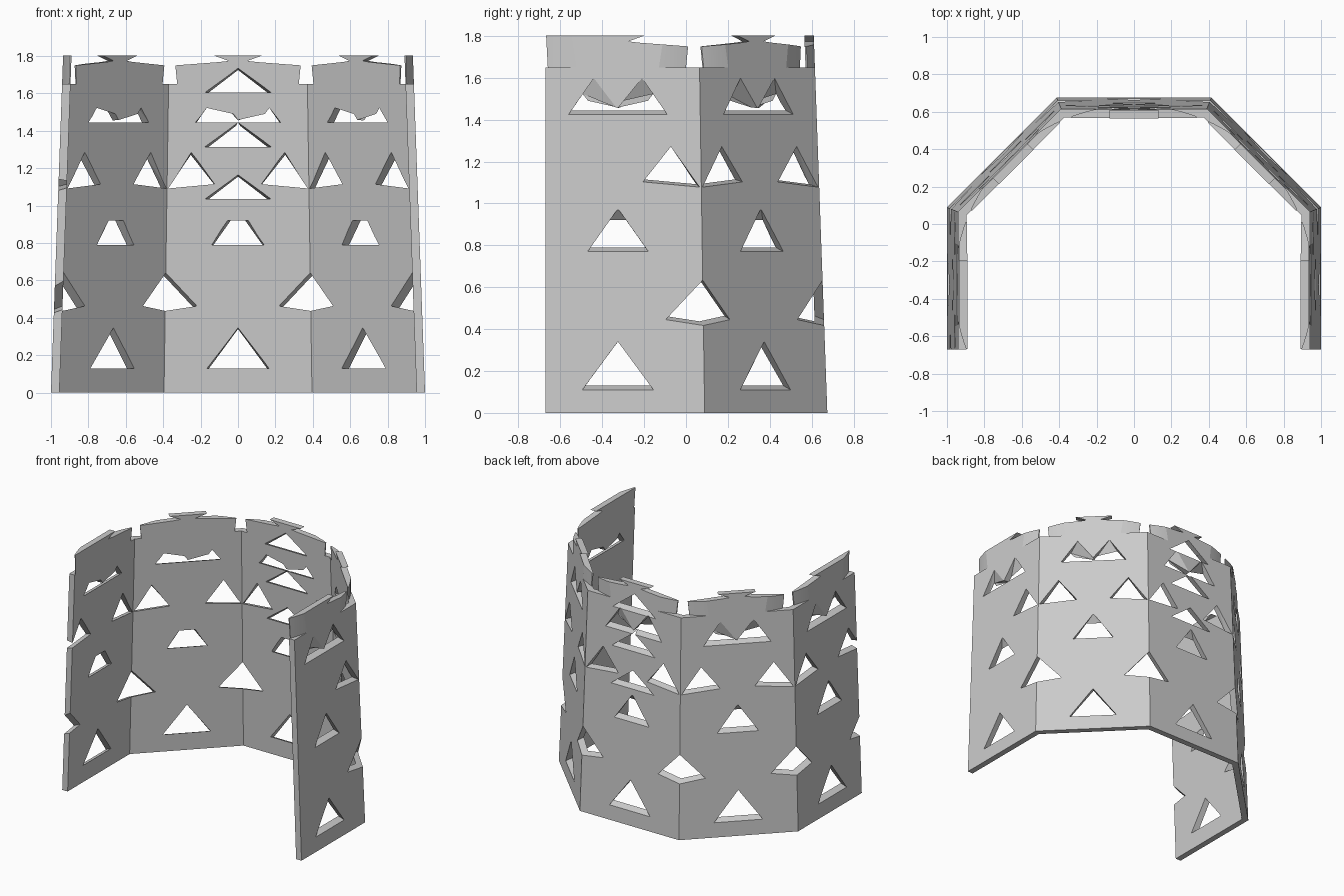
import bpy
import bmesh
from math import sin, cos, tan, radians, pi
from mathutils import Vector

if "Cube" in bpy.data.objects:
    bpy.data.objects.remove(bpy.data.objects["Cube"])

CENTRE_Y, FRONT_Y = -0.325, -0.67
THICK, TAPER, WALL_TOP = 0.045, 0.036, 1.65
PANELS = (-90, -45, 0, 45, 90)

grey = bpy.data.materials.new("stone grey")
grey.use_nodes = True
grey.diffuse_color = (0.6, 0.6, 0.6, 1)
grey.node_tree.nodes["Principled BSDF"].inputs["Base Color"].default_value = (0.6, 0.6, 0.6, 1)


def outer(z):
    return 1 - TAPER * z


def inner(z):
    return outer(z) - THICK


def place(angle, t, n, z):
    """Point at tangent offset t and distance n from the octagon centre."""
    a = radians(angle)
    return Vector((n * sin(a) + t * cos(a), CENTRE_Y + n * cos(a) - t * sin(a), z))


def loft(name, ring_a, ring_b):
    """Closed solid between two matching rings of points."""
    bm = bmesh.new()
    a = [bm.verts.new(p) for p in ring_a]
    b = [bm.verts.new(p) for p in ring_b]
    bm.faces.new(a)
    bm.faces.new(b[::-1])
    for i in range(len(a)):
        j = (i + 1) % len(a)
        bm.faces.new((a[i], b[i], b[j], a[j]))
    bmesh.ops.recalc_face_normals(bm, faces=bm.faces)
    mesh = bpy.data.meshes.new(name)
    bm.to_mesh(mesh)
    bm.free()
    ob = bpy.data.objects.new(name, mesh)
    bpy.context.collection.objects.link(ob)
    return ob


def boolean(ob, cutter, operation):
    mod = ob.modifiers.new("cut", 'BOOLEAN')
    mod.operation, mod.solver, mod.object = operation, 'EXACT', cutter
    bpy.context.view_layer.update()
    result = bpy.data.meshes.new_from_object(ob.evaluated_get(bpy.context.evaluated_depsgraph_get()))
    ob.modifiers.clear()
    ob.data = result


def mirrored(half):
    """Full outline from its right half, listed from bottom to top."""
    return half + [(-t, z) for t, z in reversed(half) if t > 0]


cutters = []


def panel_hole(angle, inside, outside):
    """Cutter through one panel, from its inner outline to its outer outline."""
    ring_in, ring_out = [], []
    for (ti, zi), (to, zo) in zip(inside, outside):
        p, q = place(angle, ti, inner(zi), zi), place(angle, to, outer(zo), zo)
        ring_in.append(p + (p - q) * 0.3)
        ring_out.append(q + (q - p) * 0.06)
    cutters.append(loft("hole_cutter", ring_in, ring_out))


def corner_hole(angle):
    """Triangular cutter across the edge between two panels."""
    rings = []
    for n in (0.85, 1.12):
        base, apex = 0.445 - 0.4 * (n - 0.997), 0.64 - 0.15 * (n - 1.015)
        w = 0.84 * (apex - base)
        rings.append([place(angle, -w, n, base), place(angle, w, n, base), place(angle, 0, n, apex)])
    cutters.append(loft("corner_cutter", *rings))


# Tapered wall of five panels, cut square at the front
def plan(z):
    path = []
    for side, radius in ((1, outer(z)), (-1, inner(z))):
        c = radius * tan(pi / 8)
        pts = [Vector((-radius, FRONT_Y, z))]
        pts += [place(a, c, radius, z) for a in PANELS[:-1]]
        pts.append(Vector((radius, FRONT_Y, z)))
        path += pts[::side]
    return path


wall = loft("wall", plan(0), plan(WALL_TOP))

# Raised battlements, rounded on the outside by a drum
bpy.ops.mesh.primitive_cylinder_add(vertices=96, radius=0.961, depth=1, location=(0, CENTRE_Y, 1.7))
drum = bpy.context.object
half_top = [(0.325, WALL_TOP), (0.335, 1.75), (0.1, 1.768), (0.05, 1.774), (0.13, 1.803)]
end_top = [(0.335, WALL_TOP), (0.343, 1.803)]
battlements = []
for angle in PANELS:
    outline = mirrored(half_top)
    if abs(angle) == 90:
        s = 1 if angle > 0 else -1
        outline = [(s * t, z) for t, z in end_top + [(-t, z) for t, z in reversed(half_top)]]
    piece = loft("battlement", [place(angle, t, inner(z), z) for t, z in outline],
                 [place(angle, t, outer(z), z) for t, z in outline])
    boolean(piece, drum, 'INTERSECT')
    battlements.append(piece)
bpy.data.objects.remove(drum)

# Holes repeated on every panel
upper_in = [(0.125, 1.115), (0.374, 1.092), (0.25, 1.285)]
upper_out = [(0.12, 1.103), (0.39, 1.078), (0.253, 1.272)]
for angle in PANELS:
    # low triangle
    panel_hole(angle, mirrored([(0.166, 0.13), (0, 0.347)]), mirrored([(0.17, 0.11), (0, 0.34)]))
    # middle trapezoid rising to a point outside
    panel_hole(angle, mirrored([(0.14, 0.79), (0.056, 0.92)]), mirrored([(0.145, 0.77), (0.004, 0.97)]))
    # twin-peaked opening
    panel_hole(angle, mirrored([(0.228, 1.445), (0.168, 1.523), (0, 1.458)]),
               mirrored([(0.235, 1.426), (0.115, 1.598), (0, 1.456)]))
    # triangles beside the panel edges
    for s in (-1, 1):
        if not (angle == 90 and s == 1):
            panel_hole(angle, [(s * t, z) for t, z in upper_in], [(s * t, z) for t, z in upper_out])

# Extra triangles up the back panel
for z in (1.035, 1.315, 1.605):
    panel_hole(0, mirrored([(0.177, z), (0, z + 0.13)]), mirrored([(0.18, z - 0.018), (0, z + 0.12)]))

for angle in (-112.5, -67.5, -22.5, 22.5, 67.5):
    corner_hole(angle)

for cutter in cutters:
    boolean(wall, cutter, 'DIFFERENCE')
for cutter in cutters:
    if max(v.co.z for v in cutter.data.vertices) > WALL_TOP:
        boolean(battlements[2], cutter, 'DIFFERENCE')
for cutter in cutters:
    bpy.data.objects.remove(cutter)

# Colour and shading
for ob in [wall] + battlements:
    ob.data.materials.clear()
    ob.data.materials.append(grey)
bpy.ops.object.select_all(action='DESELECT')
for ob in battlements:
    ob.select_set(True)
bpy.context.view_layer.objects.active = battlements[0]
bpy.ops.object.shade_smooth_by_angle(angle=0.15)
